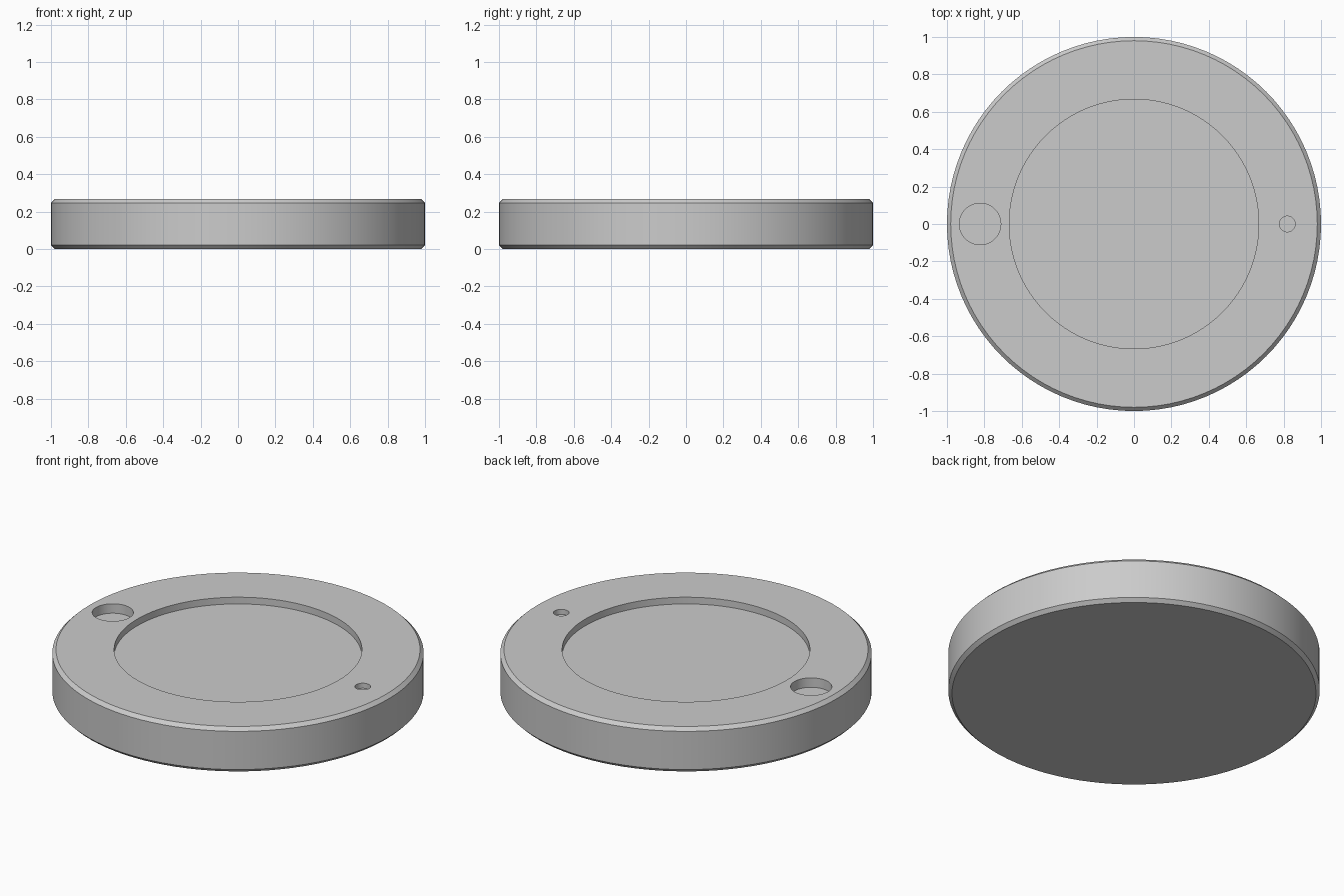
import bpy
import bmesh
from math import cos, sin, tau

old = bpy.data.objects.get("Cube")
if old:
    bpy.data.objects.remove(old, do_unlink=True)

RADIUS, HEIGHT, CHAMFER = 1.0, 0.267, 0.02
RECESS_RADIUS, RECESS_DEPTH = 0.667, 0.04

grey = bpy.data.materials.new("light grey")
grey.use_nodes = True
colour = (0.6, 0.6, 0.6, 1)
grey.diffuse_color = colour
grey.node_tree.nodes["Principled BSDF"].inputs["Base Color"].default_value = colour


def lathe(name, profile, segments, x=0.0):
    """Turn a (radius, z) profile around a vertical axis and cap both ends."""
    bm = bmesh.new()
    rings = [[bm.verts.new((x + r * cos(tau * i / segments), r * sin(tau * i / segments), z))
              for i in range(segments)] for r, z in profile]
    for low, high in zip(rings, rings[1:]):
        for i in range(segments):
            j = (i + 1) % segments
            bm.faces.new((low[i], low[j], high[j], high[i]))
    bm.faces.new(rings[0][::-1])
    bm.faces.new(rings[-1])
    bmesh.ops.recalc_face_normals(bm, faces=bm.faces)
    mesh = bpy.data.meshes.new(name)
    bm.to_mesh(mesh)
    bm.free()
    mesh.materials.append(grey)
    obj = bpy.data.objects.new(name, mesh)
    bpy.context.collection.objects.link(obj)
    return obj


# Chamfered disc with a shallow round recess in the top
disc = lathe("disc_body", [
    (RADIUS - CHAMFER, 0),
    (RADIUS, CHAMFER),
    (RADIUS, HEIGHT - CHAMFER),
    (RADIUS - CHAMFER, HEIGHT),
    (RECESS_RADIUS, HEIGHT),
    (RECESS_RADIUS, HEIGHT - RECESS_DEPTH),
], 96)

# Two blind holes in the rim: a large one on the right, a small one on the left
for name, x, radius, depth in (("large_hole_cutter", -0.823, 0.111, 0.056),
                               ("small_hole_cutter", 0.82, 0.042, 0.03)):
    cutter = lathe(name, [(radius, HEIGHT - depth), (radius, HEIGHT + 0.1)], 48, x)
    cutter.hide_render = True
    cut = disc.modifiers.new(name, "BOOLEAN")
    cut.operation = "DIFFERENCE"
    cut.solver = "EXACT"
    cut.object = cutter
    bpy.context.view_layer.objects.active = disc
    bpy.ops.object.modifier_apply(modifier=cut.name)
    bpy.data.objects.remove(cutter, do_unlink=True)

# Smooth round walls, sharp rims
bpy.ops.object.select_all(action="DESELECT")
disc.select_set(True)
bpy.context.view_layer.objects.active = disc
bpy.ops.object.shade_smooth_by_angle(angle=0.5)
